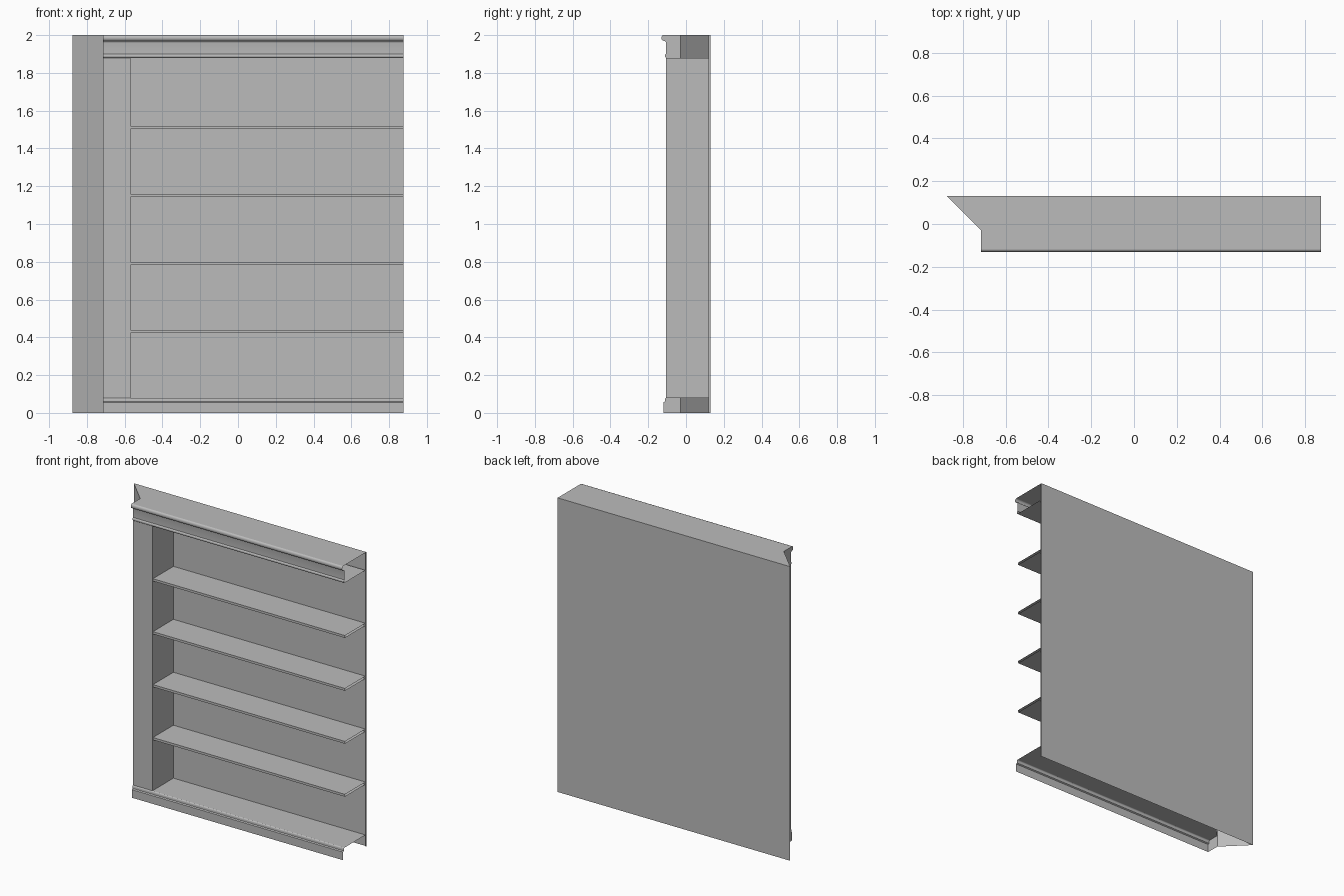
import bpy, bmesh, math

if "Cube" in bpy.data.objects:
    bpy.data.objects.remove(bpy.data.objects["Cube"])

grey = bpy.data.materials.new("plain_grey")
grey.diffuse_color = (0.5, 0.5, 0.5, 1)
grey.use_nodes = True
grey.node_tree.nodes["Principled BSDF"].inputs["Base Color"].default_value = grey.diffuse_color

XL, XP, XI, XR = -0.875, -0.715, -0.57, 0.875   # corner, post, post inside, right end
YB, YI, YF, YD = 0.13, 0.12, -0.105, -0.03      # back, inner back, carcass front, diagonal end


def make(name, polys, smooth=False):
    """Mesh object from a list of polygons, shared points welded."""
    bm = bmesh.new()
    for p in polys:
        bm.faces.new([bm.verts.new(v) for v in p])
    bmesh.ops.remove_doubles(bm, verts=bm.verts, dist=1e-5)
    me = bpy.data.meshes.new(name)
    bm.to_mesh(me)
    bm.free()
    me.materials.append(grey)
    ob = bpy.data.objects.new(name, me)
    bpy.context.collection.objects.link(ob)
    if smooth:
        bpy.ops.object.select_all(action='DESELECT')
        ob.select_set(True)
        bpy.context.view_layer.objects.active = ob
        bpy.ops.object.shade_smooth_by_angle(angle=math.radians(40))
    return ob


def walls(path, z0, z1):
    """Upright sheets along an (x, y) path, outside on the right of travel."""
    return [[(*a, z0), (*b, z0), (*b, z1), (*a, z1)] for a, b in zip(path, path[1:])]


def sweep(profile, x0, x1):
    """Sheets along x from a (y, z) profile."""
    return [[(x0, *a), (x0, *b), (x1, *b), (x1, *a)] for a, b in zip(profile, profile[1:])]


def arc(cy, cz, ry, rz, a0, a1, n=6):
    """Part of an ellipse in (y, z), angles in degrees."""
    pts = []
    for i in range(n + 1):
        t = math.radians(a0 + (a1 - a0) * i / n)
        pts.append((cy + ry * math.cos(t), cz + rz * math.sin(t)))
    return pts


# Carcass: back, slanted corner and short left side, full height
make("carcass_shell", walls([(XR, YI), (XR, YB), (XL, YB), (XP, YD), (XP, YF)], 0, 2))

# Inner back and corner post
make("inner_back", walls([(XI, YI), (XR, YI)], 0.08, 1.88))
make("corner_post", walls([(XP, YF), (XI, YF), (XI, YI)], 0.08, 1.88))

# Top sheet following the slanted corner
make("top_panel", [[(XR, YB, 2), (XL, YB, 2), (XP, YD, 2), (XP, -0.12, 2), (XR, -0.12, 2)]])

# Cornice: rounded crown, frieze, small bead
cornice = [(-0.12, 2.0)]
cornice += arc(-0.12, 1.985, 0.01, 0.015, 90, 270)[1:]
cornice += arc(-0.12, 1.958, 0.015, 0.012, 90, 0, 4)[1:]
cornice += [(YF, 1.90)]
cornice += arc(YF, 1.89, 0.007, 0.01, 90, 270)[1:]
make("cornice", sweep(cornice, XP, XR) + [[(XP, *p) for p in cornice + [(YF, 2.0)]]], True)
make("cornice_soffit", [[(XP, YF, 1.88), (XP, YD, 1.88), (XI, YI, 1.88), (XR, YI, 1.88), (XR, YF, 1.88)]])

# Plinth: flat board with a bead on top
plinth = [(YF, 0.08)] + arc(YF, 0.07, 0.007, 0.01, 90, 180, 4)[1:]
plinth += [(-0.112, 0.06), (-0.12, 0.055), (-0.12, 0.0)]
make("plinth", sweep(plinth, XP, XR) + [[(XP, *p) for p in plinth + [(YF, 0.0)]]], True)
make("bottom_shelf", [[(XP, YF, 0.08), (XR, YF, 0.08), (XR, YI, 0.08), (XI, YI, 0.08), (XP, YD, 0.08)]])

# Four evenly spaced shelves, open at the right end
for i in range(1, 5):
    z = 0.08 + 0.36 * i
    make(f"shelf_{i}", sweep([(YI, z), (-0.1, z), (-0.1, z - 0.016), (YI, z - 0.016)], XI, XR))
